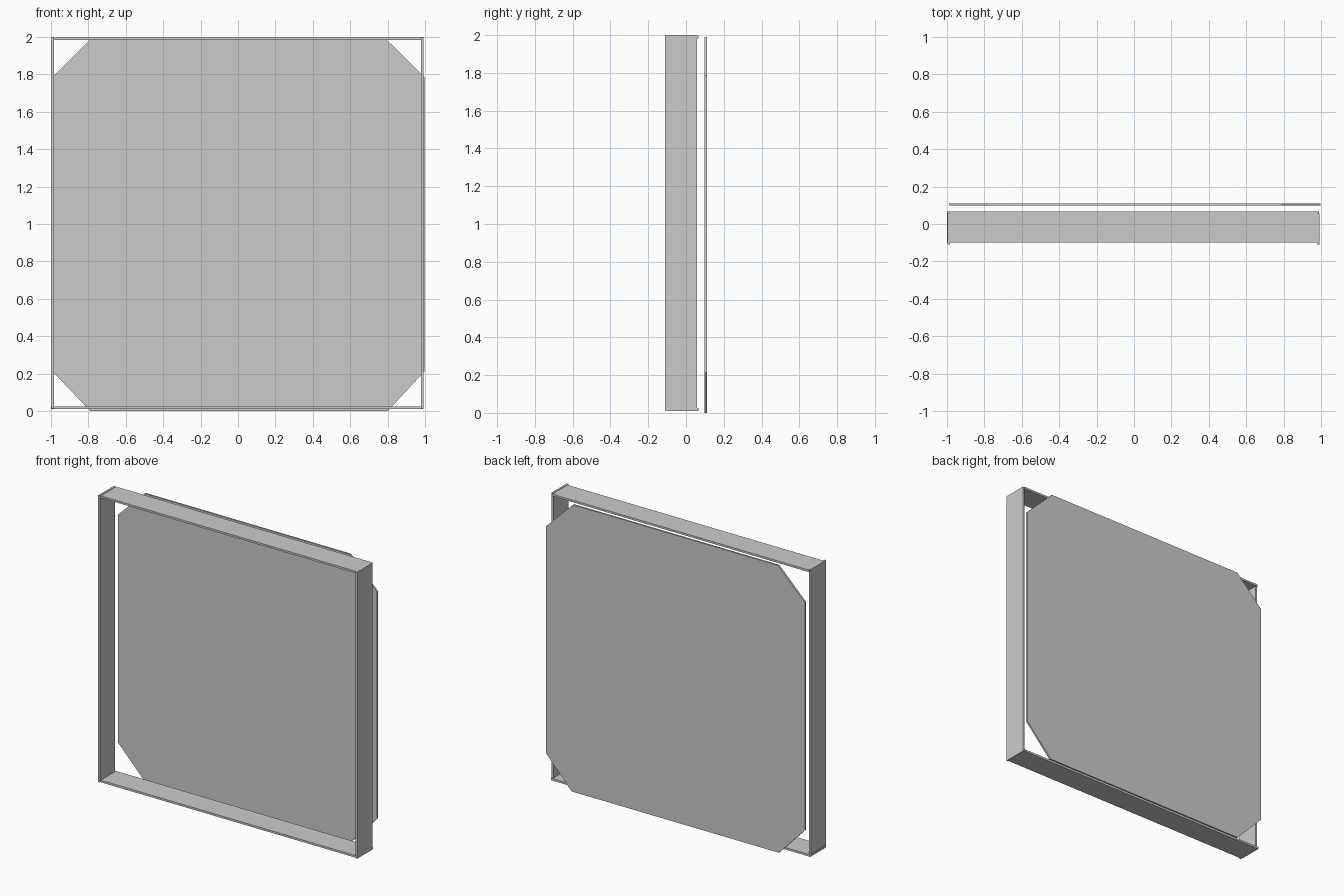
import bpy, bmesh

if "Cube" in bpy.data.objects:
    bpy.data.objects.remove(bpy.data.objects["Cube"])

def box(name, x0, x1, y0, y1, z0, z1):
    bpy.ops.mesh.primitive_cube_add(size=1, location=((x0+x1)/2, (y0+y1)/2, (z0+z1)/2))
    ob = bpy.context.object
    ob.name = name
    ob.scale = (x1-x0, y1-y0, z1-z0)
    bpy.ops.object.transform_apply(location=False, rotation=False, scale=True)
    return ob

# Upright boards of the frame
for name, x in (("left_frame_board", -0.997), ("right_frame_board", 0.978)):
    box(name, x, x + 0.014, -0.11, 0.057, 0.013, 2.0)

# Horizontal boards, set slightly further back
box("top_frame_board", -0.993, 0.986, -0.10, 0.067, 1.983, 1.997)
box("bottom_frame_board", -1.0, 0.988, -0.10, 0.067, 0.011, 0.025)

# Back panel: thin square with clipped corners
outline = [(-0.79, 0), (0.80, 0), (0.998, 0.213), (0.998, 1.785),
           (0.79, 1.99), (-0.785, 1.99), (-0.988, 1.79), (-0.988, 0.208)]
bm = bmesh.new()
face = bm.faces.new([bm.verts.new((x, 0.098, z)) for x, z in outline])
ext = bmesh.ops.extrude_face_region(bm, geom=[face])
bmesh.ops.translate(bm, vec=(0, 0.012, 0),
                    verts=[g for g in ext["geom"] if isinstance(g, bmesh.types.BMVert)])
bmesh.ops.recalc_face_normals(bm, faces=bm.faces)
mesh = bpy.data.meshes.new("back_panel")
bm.to_mesh(mesh)
bm.free()
bpy.context.collection.objects.link(bpy.data.objects.new("back_panel", mesh))
